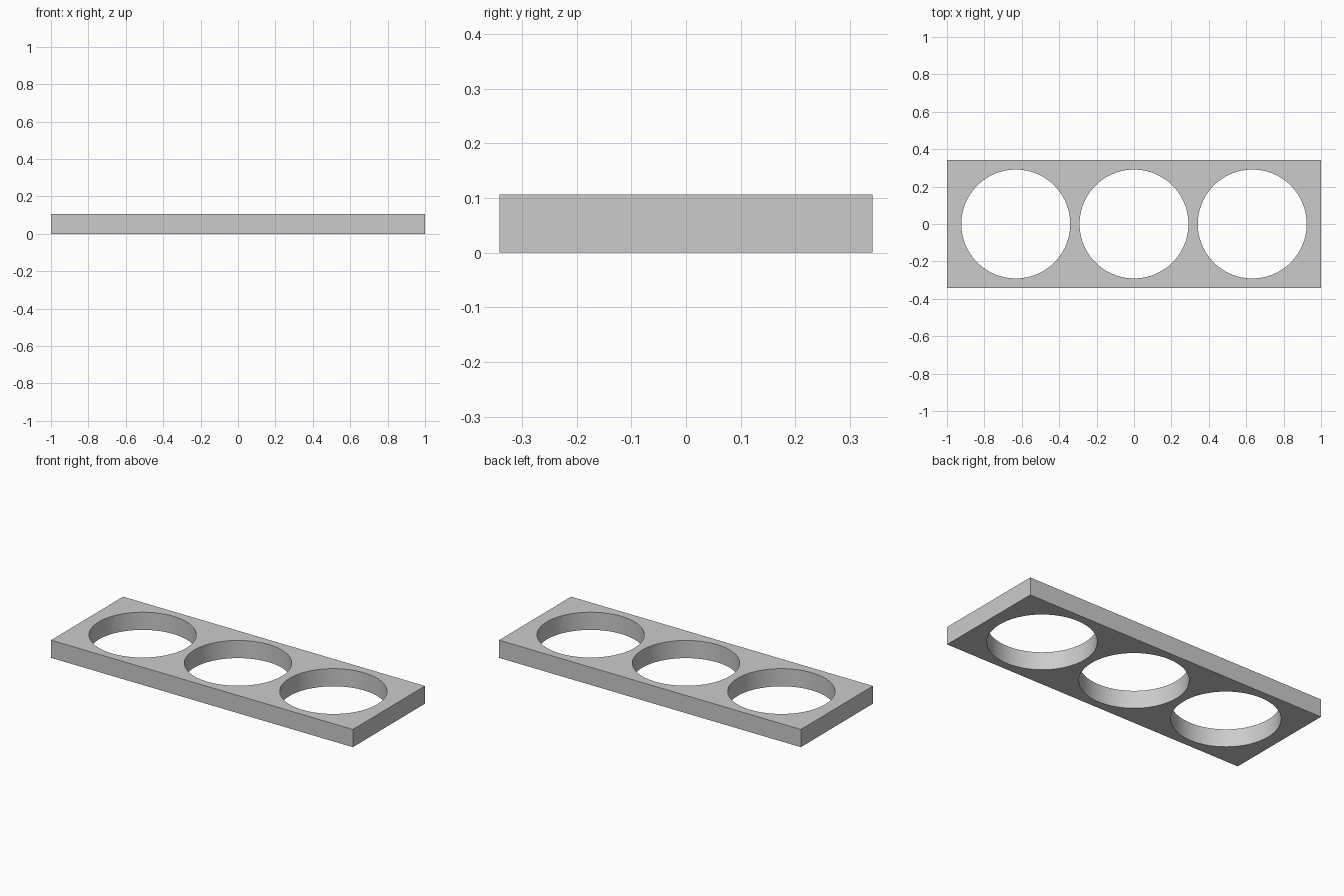
import bpy
import bmesh
from mathutils import Matrix

cube = bpy.data.objects.get("Cube")
if cube:
    bpy.data.objects.remove(cube, do_unlink=True)

LENGTH, DEPTH, HEIGHT = 2.0, 0.682, 0.106
HOLE_RADIUS, HOLE_SPACING = 0.291, 0.632


def make_object(name, bm):
    mesh = bpy.data.meshes.new(name)
    bm.to_mesh(mesh)
    bm.free()
    obj = bpy.data.objects.new(name, mesh)
    bpy.context.collection.objects.link(obj)
    return obj


# Flat rectangular plate
bm = bmesh.new()
bmesh.ops.create_cube(bm, size=1, matrix=Matrix.Translation((0, 0, HEIGHT / 2))
                      @ Matrix.Diagonal((LENGTH, DEPTH, HEIGHT, 1)))
plate = make_object("holder_plate", bm)

grey = bpy.data.materials.new("light_grey")
grey.use_nodes = True
colour = (0.6, 0.6, 0.6, 1)
grey.diffuse_color = colour
grey.node_tree.nodes["Principled BSDF"].inputs["Base Color"].default_value = colour
plate.data.materials.append(grey)

# Three round cutters in a row
bm = bmesh.new()
for i in (-1, 0, 1):
    bmesh.ops.create_cone(bm, cap_ends=True, segments=96, radius1=HOLE_RADIUS,
                          radius2=HOLE_RADIUS, depth=HEIGHT * 3,
                          matrix=Matrix.Translation((i * HOLE_SPACING, 0, HEIGHT / 2)))
cutter = make_object("hole_cutter", bm)
cutter.data.materials.append(grey)
cutter.hide_render = True

# Cut the holes through the plate, then discard the cutter
bpy.context.view_layer.objects.active = plate
plate.select_set(True)
cut = plate.modifiers.new("holes", "BOOLEAN")
cut.operation = "DIFFERENCE"
cut.solver = "EXACT"
cut.object = cutter
bpy.ops.object.modifier_apply(modifier=cut.name)
bpy.data.objects.remove(cutter, do_unlink=True)

# Smooth hole walls with crisp rims
bpy.ops.object.select_all(action="DESELECT")
plate.select_set(True)
bpy.ops.object.shade_smooth_by_angle()
